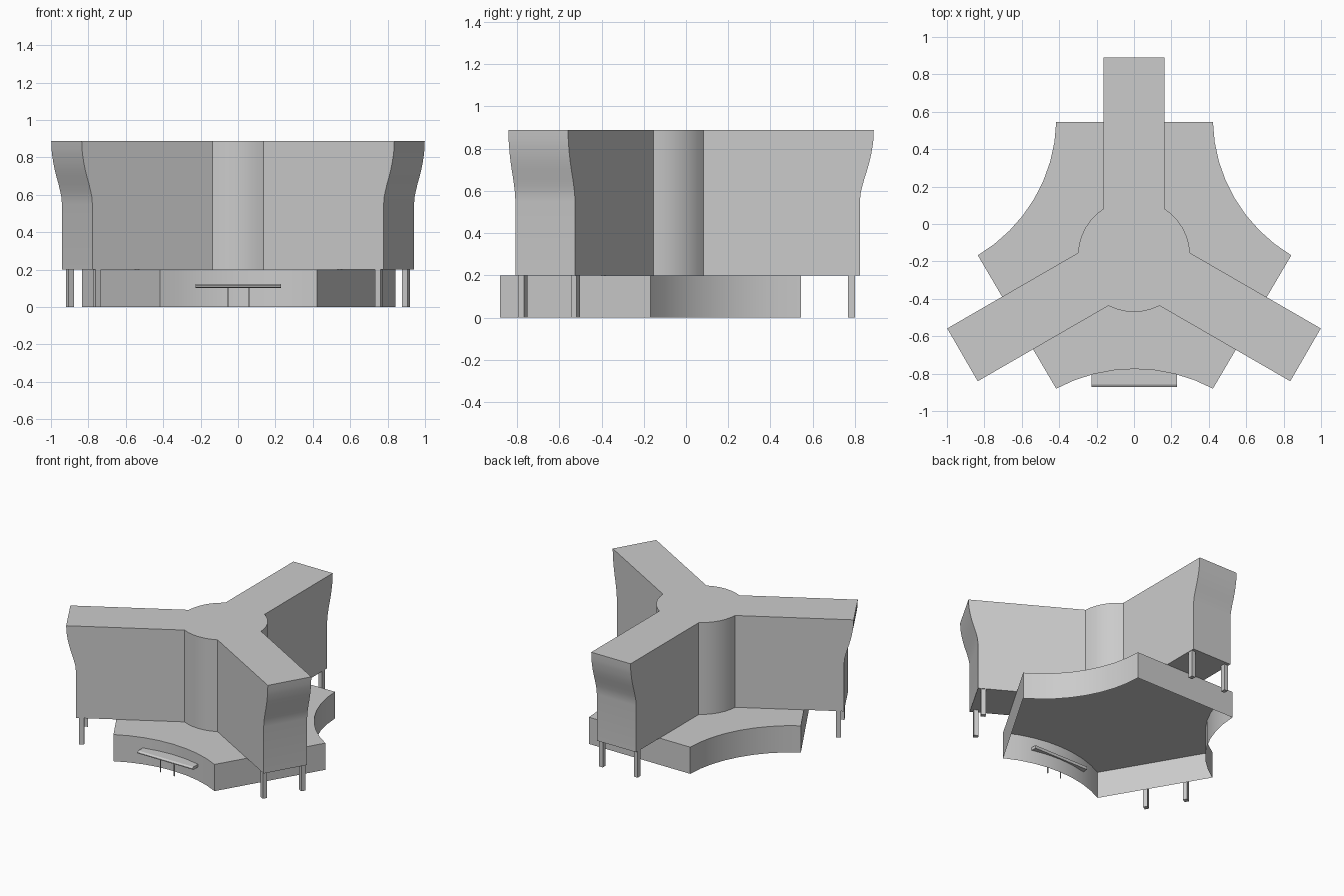
import bpy
import bmesh
from math import radians, sin, cos, asin, sqrt, pi

if "Cube" in bpy.data.objects:
    bpy.data.objects.remove(bpy.data.objects["Cube"])

CY = -0.17                       # y of the three-fold centre
ARM_ANGLES = [radians(a) for a in (90, 210, 330)]


def place(r, s, a):
    """Point at distance r along the arm direction a and s to its left."""
    return (r * cos(a) - s * sin(a), CY + r * sin(a) + s * cos(a))


def stack(name, rings, open_bottom=False):
    """Solid through a stack of (outline, z) rings."""
    bm = bmesh.new()
    rows = [[bm.verts.new((x, y, z)) for x, y in pts] for pts, z in rings]
    n = len(rows[0])
    for lo, hi in zip(rows, rows[1:]):
        for i in range(n):
            j = (i + 1) % n
            bm.faces.new((lo[i], lo[j], hi[j], hi[i]))
    bm.faces.new(rows[-1])
    if not open_bottom:
        bm.faces.new(rows[0][::-1])
        bmesh.ops.recalc_face_normals(bm, faces=bm.faces)
    mesh = bpy.data.meshes.new(name)
    bm.to_mesh(mesh)
    bm.free()
    ob = bpy.data.objects.new(name, mesh)
    bpy.context.collection.objects.link(ob)
    return ob


def smooth(ob):
    bpy.ops.object.select_all(action='DESELECT')
    ob.select_set(True)
    bpy.context.view_layer.objects.active = ob
    bpy.ops.object.shade_smooth_by_angle(angle=radians(30))


def block(name, r, s, a, size_r, size_s, z0, z1):
    hr, hs = size_r / 2, size_s / 2
    pts = [place(r + i * hr, s + j * hs, a) for i, j in ((-1, -1), (1, -1), (1, 1), (-1, 1))]
    return stack(name, [(pts, z0), (pts, z1)])


# Upper building: three arms joined by a round core, arm ends flaring upward
HALF, CORE = 0.163, 0.30


def tower_outline(length):
    pts = []
    corner = asin(HALF / CORE)
    gap = 2 * pi / 3 - 2 * corner
    for a in ARM_ANGLES:
        pts += [place(length, -HALF, a), place(length, HALF, a)]
        for k in range(7):
            t = a + corner + gap * k / 6
            pts.append((CORE * cos(t), CY + CORE * sin(t)))
    return pts


flare = [(0.2, 0.993), (0.55, 0.993), (0.59, 0.997), (0.62, 1.004), (0.66, 1.015),
         (0.70, 1.028), (0.74, 1.039), (0.77, 1.046), (0.81, 1.053), (0.84, 1.057), (0.888, 1.059)]
smooth(stack("upper_building", [(tower_outline(r), z) for z, r in flare]))

# Low podium: three straight and three concave sides, hollow underneath
SIDE, EDGE, SAG = 0.419, 0.7257, 0.107
SQUASH = 0.982
R = (SIDE ** 2 + SAG ** 2) / (2 * SAG)


def podium_outline():
    pts = []
    sweep = asin(SIDE / R)
    for a in ARM_ANGLES:
        for k in range(9):
            t = sweep * (2 * k / 8 - 1)
            # arc centre lies outside the podium, so run it backwards to stay counter-clockwise
            x, y = place(EDGE - SAG + R - R * cos(t), R * sin(t), a + pi / 3)
            pts.append((x + 0.003, -0.1675 + (y - CY) * SQUASH))
    return pts


base = podium_outline()
smooth(stack("podium", [(base, 0.0), (base, 0.2)], open_bottom=True))

# Slim legs under each arm end
for i, a in enumerate(ARM_ANGLES):
    for j, s in enumerate((-0.144, 0.144)):
        block(f"leg_{i}_{j}", 0.954, s, a, 0.034, 0.03, 0.0, 0.2)


# Entrance canopy: thin slab with a pointed front lip, set into the podium wall
def slab(front):
    return [(-0.226, front), (0.231, front), (0.231, -0.765), (-0.226, -0.765)]


stack("canopy", [(slab(-0.858), 0.1), (slab(-0.872), 0.108), (slab(-0.872), 0.114), (slab(-0.858), 0.122)])

# Canopy posts
for side in (-0.054, 0.059):
    block("canopy_post", 0.67, side, radians(270), 0.006, 0.006, 0.0, 0.1)
